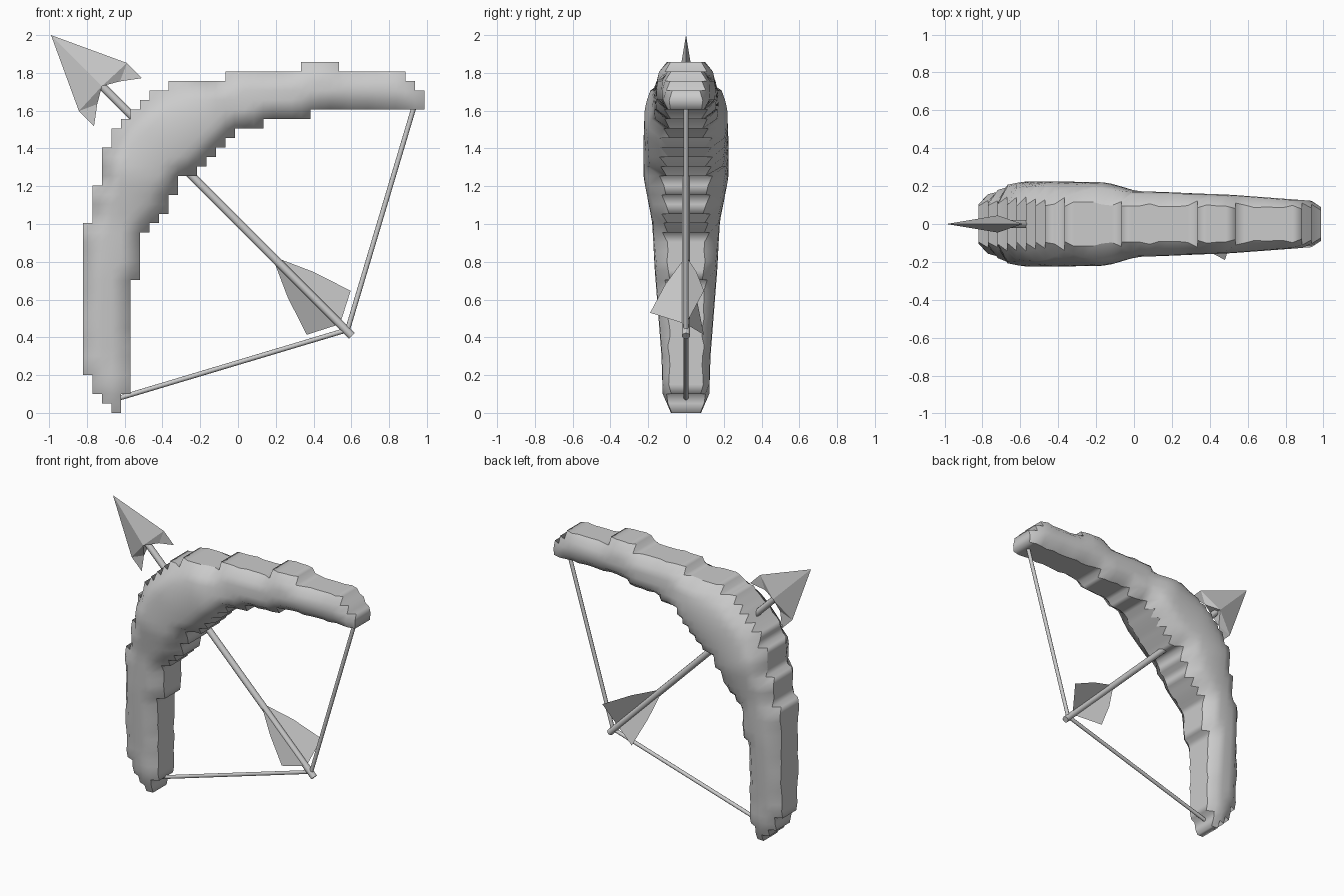
import bpy, bmesh, math, random
from mathutils import Vector

random.seed(4)
if "Cube" in bpy.data.objects:
    bpy.data.objects.remove(bpy.data.objects["Cube"], do_unlink=True)

grey = bpy.data.materials.new("plain grey")
grey.use_nodes = True
COLOUR = (0.6, 0.6, 0.6, 1)
grey.diffuse_color = COLOUR
grey.node_tree.nodes["Principled BSDF"].inputs["Base Color"].default_value = COLOUR


def finish(name, bm, normals=True):
    if normals:
        bmesh.ops.recalc_face_normals(bm, faces=bm.faces)
    mesh = bpy.data.meshes.new(name)
    bm.to_mesh(mesh)
    bm.free()
    mesh.materials.append(grey)
    obj = bpy.data.objects.new(name, mesh)
    bpy.context.collection.objects.link(obj)
    return obj


def rod(name, a, b, radius, sides=10):
    a, b = Vector(a), Vector(b)
    bm = bmesh.new()
    bmesh.ops.create_cone(bm, cap_ends=True, segments=sides, radius1=radius,
                          radius2=radius, depth=(b - a).length)
    obj = finish(name, bm)
    for p in obj.data.polygons:
        p.use_smooth = len(p.vertices) == 4
    for e in obj.data.edges:
        v = [obj.data.vertices[i].co.z for i in e.vertices]
        e.use_edge_sharp = abs(v[0] - v[1]) < 1e-4
    obj.location = (a + b) / 2
    obj.rotation_mode = 'QUATERNION'
    obj.rotation_quaternion = (b - a).to_track_quat('Z', 'Y')


# Bow limb outline: (top of row, left edge, right edge), in steps of one cell
CELL, X0 = 0.0502, -0.82
ROWS = [(.05, -.67, -.62), (.1, -.72, -.62), (.2, -.77, -.57), (.7, -.82, -.57),
        (.95, -.82, -.52), (1, -.82, -.47), (1.05, -.77, -.42), (1.15, -.77, -.37),
        (1.2, -.77, -.32), (1.25, -.72, -.32), (1.3, -.72, -.22), (1.35, -.72, -.17),
        (1.4, -.72, -.12), (1.45, -.67, -.07), (1.5, -.67, -.02), (1.55, -.62, .13),
        (1.6, -.57, .38), (1.65, -.52, .98), (1.7, -.47, .98), (1.75, -.37, .93),
        (1.8, -.07, .88), (1.85, .33, .53)]
# Spine of the limb: x, z, half width, half depth
SPINE = [(-.65, 0, .1, .12), (-.69, .3, .14, .13), (-.68, .75, .16, .165),
         (-.63, 1.02, .18, .18), (-.55, 1.25, .22, .225), (-.4, 1.43, .24, .225),
         (-.15, 1.57, .2, .22), (0, 1.63, .17, .175), (.5, 1.71, .14, .155),
         (.98, 1.68, .1, .12)]
# Rim depth (base, share of limb depth): outer corner, straight, inner corner, inside
RIM = {1: (.055, .2), 2: (.065, .2), 3: (.06, .34), 4: (.065, .3)}


def half_depth(x, z, around):
    """Depth of the limb, thin on its rim and swelling towards the spine."""
    best = None
    for p, q in zip(SPINE, SPINE[1:]):
        a, d = Vector(p[:2]), Vector(q[:2]) - Vector(p[:2])
        t = max(0, min(1, (Vector((x, z)) - a).dot(d) / d.length_squared))
        dist = (Vector((x, z)) - a - d * t).length
        if best is None or dist < best[0]:
            best = (dist, p[2] + (q[2] - p[2]) * t, p[3] + (q[3] - p[3]) * t)
    dist, width, depth = best
    base, share = RIM[around]
    rim = base + share * depth
    if around < 4:
        return rim + random.uniform(-.008, .008)
    return rim + (depth - rim) * math.sqrt(max(0, 1 - (dist / width) ** 2))


cells, low = set(), 0
for top, left, right in ROWS:
    high = round(top / CELL)
    for k in range(low, high):
        for i in range(round((left - X0) / CELL), round((right - X0) / CELL)):
            cells.add((i, k))
    low = high

bm = bmesh.new()
points = {}
for i, k in sorted(cells):
    for c in ((i, k), (i + 1, k), (i + 1, k + 1), (i, k + 1)):
        if c in points:
            continue
        x, z = X0 + c[0] * CELL, c[1] * CELL
        around = sum((c[0] - a, c[1] - b) in cells for a in (0, 1) for b in (0, 1))
        y = half_depth(x, z, around)
        points[c] = (bm.verts.new((x, -y, z)), bm.verts.new((x, y, z)))
for i, k in sorted(cells):
    ring = [(i, k), (i + 1, k), (i + 1, k + 1), (i, k + 1)]
    bm.faces.new([points[c][0] for c in ring]).smooth = True
    bm.faces.new([points[c][1] for c in reversed(ring)]).smooth = True
    # Rim walls wherever there is no neighbouring cell, creased along front and back
    for n, (di, dk) in enumerate(((0, -1), (1, 0), (0, 1), (-1, 0))):
        if (i + di, k + dk) not in cells:
            p, q = points[ring[n]], points[ring[(n + 1) % 4]]
            wall = bm.faces.new((q[0], p[0], p[1], q[1]))
            wall.smooth = True
            for pair in ((p[0], q[0]), (p[1], q[1])):
                bm.edges.get(pair).smooth = False
finish("bow_limb", bm, normals=False)

# Bowstring in two straight runs
NOCK = (.58, 0, .44)
rod("lower_string", (-.64, 0, .075), NOCK, .013)
rod("upper_string", (.935, 0, 1.63), NOCK, .013)

# Arrow shaft
rod("arrow_shaft", (-.74, 0, 1.75), (.603, 0, .407), .022)


def on_arrow(x, out, y=0):
    """Point beside the arrow's axis: axis x, in-plane offset, depth."""
    return Vector((x + out * math.sqrt(.5), y, 1.01 - x + out * math.sqrt(.5)))


# Three vanes around the tail
for n, angle in enumerate((-90, 30, 150)):
    c, s = math.cos(math.radians(angle)), math.sin(math.radians(angle))
    bm = bmesh.new()
    outline = [(.18, 0), (.33, .11), (.48, .19), (.54, 0)]
    bm.faces.new([bm.verts.new(on_arrow(x, r * c, r * s)) for x, r in outline])
    finish(f"vane_{n + 1}", bm)

# Barbed arrowhead, thin in depth
bm = bmesh.new()
tip = bm.verts.new(on_arrow(-.99, 0))
ridge = [bm.verts.new(on_arrow(-.72, 0, y)) for y in (-.045, .045)]
for side in (-1, 1):
    wing, barb, notch = [bm.verts.new(on_arrow(x, side * r))
                         for x, r in ((-.715, .18), (-.635, .18), (-.685, .085))]
    for mid in ridge:
        bm.faces.new((tip, wing, mid))
        bm.faces.new((wing, notch, mid))
    bm.faces.new((wing, barb, notch))
    bm.faces.new((ridge[0], ridge[1], notch))
finish("arrowhead", bm)
